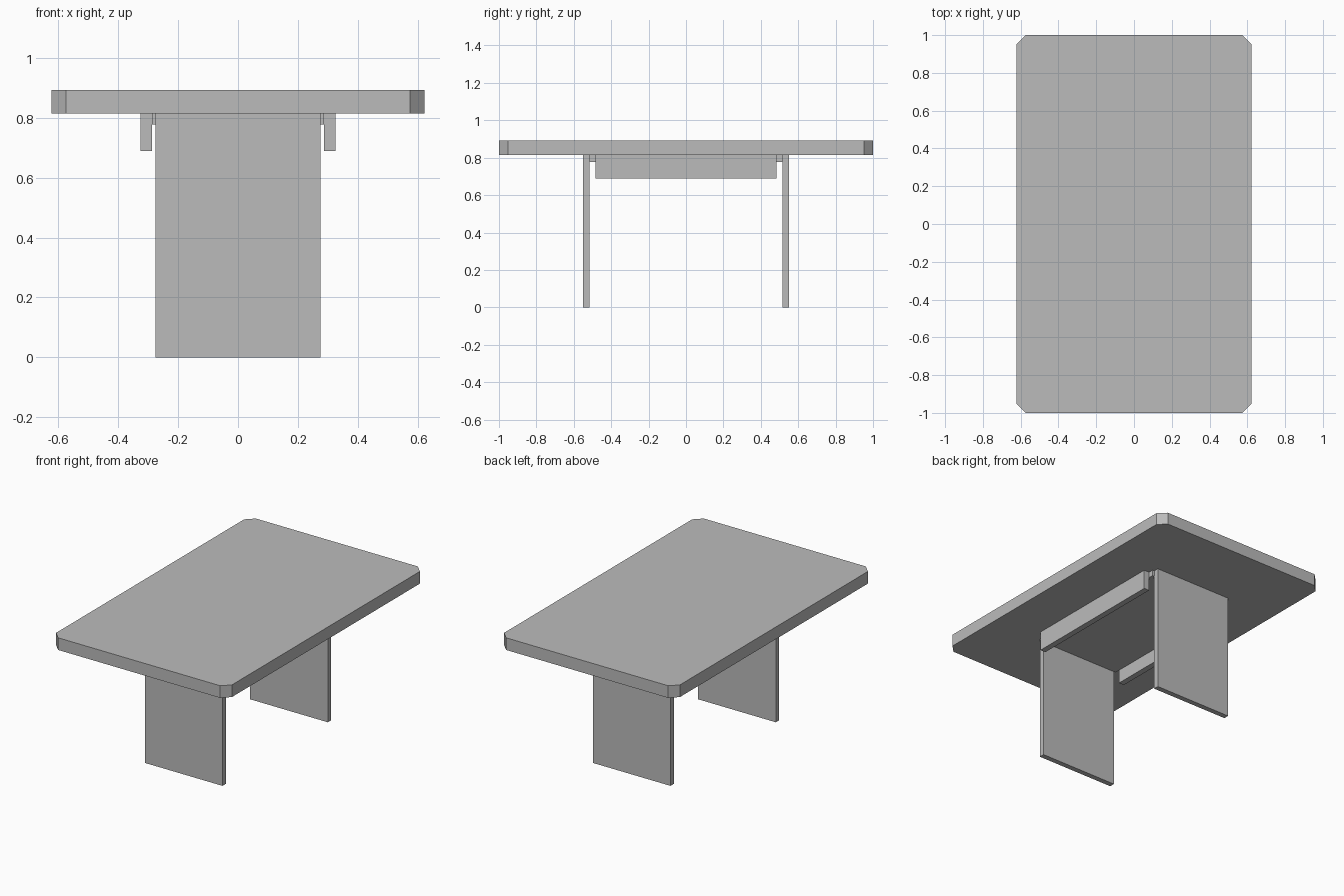
import bpy
import bmesh

cube = bpy.data.objects.get("Cube")
if cube:
    bpy.data.objects.remove(cube, do_unlink=True)

# One plain grey for the whole table
grey = bpy.data.materials.new("plain_grey")
grey.use_nodes = True
colour = (0.5, 0.5, 0.5, 1)
grey.diffuse_color = colour
grey.node_tree.nodes["Principled BSDF"].inputs["Base Color"].default_value = colour


def box(name, low, high, corner_cut=0):
    """Box between two corners, with optional chamfered upright edges."""
    bm = bmesh.new()
    bmesh.ops.create_cube(bm, size=1)
    for v in bm.verts:
        for i in range(3):
            v.co[i] = low[i] if v.co[i] < 0 else high[i]
    if corner_cut:
        upright = [e for e in bm.edges
                   if abs(e.verts[0].co.z - e.verts[1].co.z) > 0.001]
        bmesh.ops.bevel(bm, geom=upright, offset=corner_cut, segments=1,
                        affect='EDGES')
    mesh = bpy.data.meshes.new(name)
    bm.to_mesh(mesh)
    bm.free()
    mesh.materials.append(grey)
    obj = bpy.data.objects.new(name, mesh)
    bpy.context.collection.objects.link(obj)
    return obj


UNDERSIDE = 0.815

# Tabletop with clipped corners
box("tabletop", (-0.623, -1, UNDERSIDE), (0.623, 1, 0.893), 0.049)

# Mounting plate under the top, enclosed by legs and rails
box("mounting_plate", (-0.288, -0.517, 0.778), (0.288, 0.517, UNDERSIDE))

# Panel legs at front and back
for name, y in (("front_leg", -0.533), ("back_leg", 0.533)):
    box(name, (-0.275, y - 0.017, 0), (0.275, y + 0.017, UNDERSIDE))

# Side rails
for name, x in (("right_rail", -0.307), ("left_rail", 0.307)):
    box(name, (x - 0.019, -0.484, 0.69), (x + 0.019, 0.484, UNDERSIDE))
